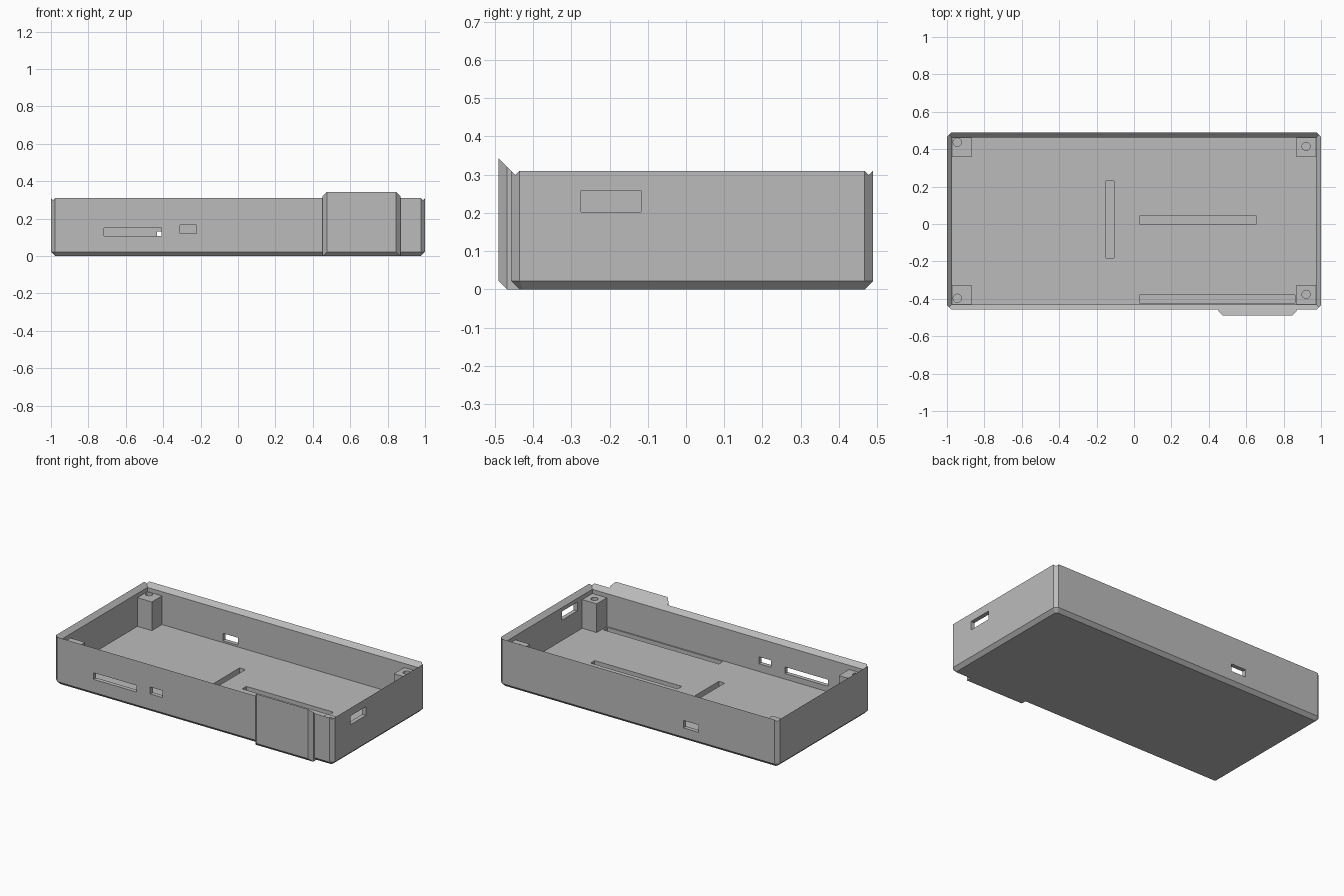
import bpy
import bmesh
from math import cos, sin, tau

if "Cube" in bpy.data.objects:
    bpy.data.objects.remove(bpy.data.objects["Cube"])

# Main dimensions
X, FRONT, BACK = 1.0, -0.457, 0.489
RIM, FLOOR, WALL, CH = 0.31, 0.07, 0.027, 0.022
IX, IF, IB = X - WALL, FRONT + WALL, BACK - WALL
TALL = 0.4

grey = bpy.data.materials.new("plain_grey")
grey.use_nodes = True
colour = (0.5, 0.5, 0.5, 1)
grey.diffuse_color = colour
grey.node_tree.nodes["Principled BSDF"].inputs["Base Color"].default_value = colour


def hull(name, points):
    """Flat-faced convex solid around the points."""
    bm = bmesh.new()
    for p in points:
        bm.verts.new(p)
    bmesh.ops.convex_hull(bm, input=bm.verts)
    bmesh.ops.dissolve_limit(bm, angle_limit=0.005, verts=bm.verts, edges=bm.edges)
    bmesh.ops.recalc_face_normals(bm, faces=bm.faces)
    mesh = bpy.data.meshes.new(name)
    bm.to_mesh(mesh)
    bm.free()
    mesh.materials.append(grey)
    obj = bpy.data.objects.new(name, mesh)
    bpy.context.collection.objects.link(obj)
    return obj


def ring(outline, z):
    return [(x, y, z) for x, y in outline]


def rect(x0, x1, y0, y1, c=0.0):
    """Rectangle outline, optionally with cut corners."""
    if not c:
        return [(x0, y0), (x1, y0), (x1, y1), (x0, y1)]
    return [(x0 + c, y0), (x1 - c, y0), (x1, y0 + c), (x1, y1 - c),
            (x1 - c, y1), (x0 + c, y1), (x0, y1 - c), (x0, y0 + c)]


def block(name, x0, x1, y0, y1, z0, z1):
    outline = rect(x0, x1, y0, y1)
    return hull(name, ring(outline, z0) + ring(outline, z1))


def combine(target, tool, operation="DIFFERENCE"):
    """Apply a boolean and discard the tool."""
    mod = target.modifiers.new("combine", "BOOLEAN")
    mod.operation, mod.object, mod.solver = operation, tool, "EXACT"
    bpy.context.view_layer.update()
    graph = bpy.context.evaluated_depsgraph_get()
    mesh = bpy.data.meshes.new_from_object(target.evaluated_get(graph))
    target.modifiers.clear()
    target.data = mesh
    bpy.data.objects.remove(tool)


# Chamfered outer shell, trimmed to height by the sloped rim cut below
side = rect(-X, X, FRONT, BACK, CH)
base = rect(-X + CH, X - CH, FRONT + CH, BACK - CH, CH * 0.41)
case = hull("case", ring(base, 0) + ring(side, CH) + ring(side, TALL))

# Raised pad on the front wall
L, R, PF = 0.453, 0.868, -0.49
pad_side = [(L, IF), (L, PF + CH), (L + CH, PF), (R - CH, PF), (R, PF + CH), (R, IF)]
pad_base = [(x, max(y, PF + CH)) for x, y in pad_side]
pad = hull("front_pad", ring(pad_base, 0) + ring(pad_side, CH) + ring(pad_side, TALL))
combine(case, pad, "UNION")

# Cavity and 45 degree rim
G = 0.15
low = RIM - WALL
combine(case, hull("rim_cut", ring(rect(-IX, IX, IF, IB), low)
                   + ring(rect(-IX - G, IX + G, IF - G, IB + G), low + G)))
combine(case, block("cavity", -IX, IX, IF, IB, FLOOR, low + 0.01))

# Wall openings and floor slots
E = 0.02
for cut in (
    (-0.717, -0.41, FRONT - E, IF + E, 0.106, 0.149),
    (-0.31, -0.223, FRONT - E, IF + E, 0.12, 0.165),
    (-0.432, -0.325, IB - E, BACK + E, 0.082, 0.13),
    (IX - E, X + E, -0.275, -0.117, 0.202, 0.258),
    (0.03, 0.655, 0, 0.042, 0.03, FLOOR + E),
    (0.03, 0.86, -0.422, -0.38, 0.03, FLOOR + E),
    (-0.15, -0.108, -0.182, 0.23, 0.03, FLOOR + E),
):
    combine(case, block("opening", *cut))

# Corner screw posts with blind holes
SIZE, TOP, HOLE = 0.104, 0.256, 0.022
for name, sx, sy, hx, hy in (
    ("back_right_post", -1, 1, -0.945, 0.437),
    ("back_left_post", 1, 1, 0.92, 0.415),
    ("front_right_post", -1, -1, -0.945, -0.397),
    ("front_left_post", 1, -1, 0.92, -0.376),
):
    xs = sorted((sx * (IX + 0.005), sx * (IX - SIZE)))
    wall, inward = (IB, -sy) if sy > 0 else (IF, -sy)
    ys = sorted((wall - inward * 0.005, wall + inward * SIZE))
    post = block(name, *xs, *ys, FLOOR - 0.005, TOP)
    circle = [(hx + HOLE * cos(tau * i / 24), hy + HOLE * sin(tau * i / 24))
              for i in range(24)]
    combine(post, hull("hole", ring(circle, 0.14) + ring(circle, TOP + E)))
